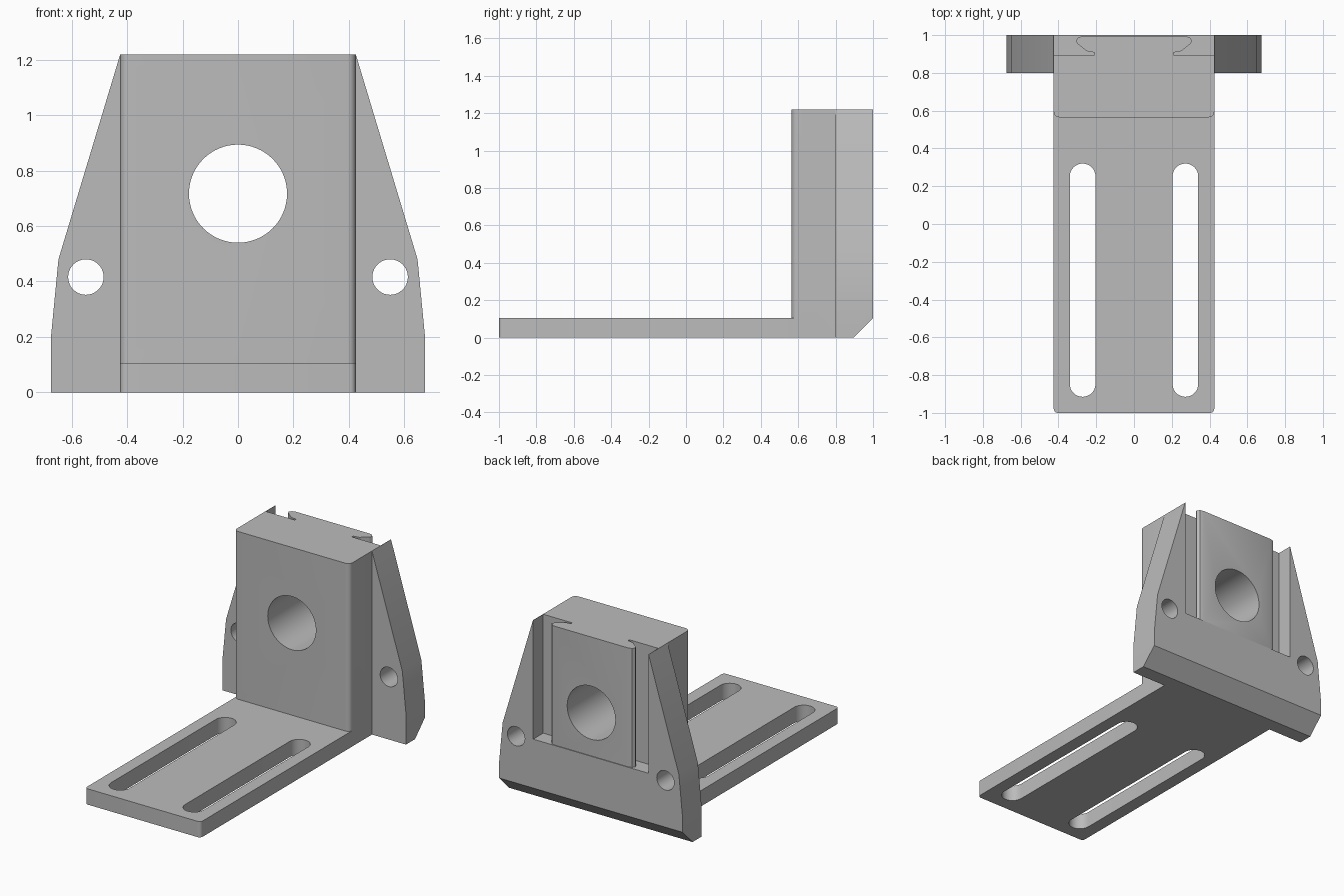
import bpy, bmesh
from math import sin, cos, pi

cube = bpy.data.objects.get("Cube")
if cube:
    bpy.data.objects.remove(cube, do_unlink=True)

grey = bpy.data.materials.new("plain grey")
grey.use_nodes = True
grey.diffuse_color = (0.5, 0.5, 0.5, 1)
for node in grey.node_tree.nodes:
    if node.type == 'BSDF_PRINCIPLED':
        node.inputs["Base Color"].default_value = (0.5, 0.5, 0.5, 1)


def prism(name, outline, axis, low, high):
    """Extrude a flat outline along the x, y or z axis."""
    place = {'x': lambda u, v, w: (w, u, v),
             'y': lambda u, v, w: (u, w, v),
             'z': lambda u, v, w: (u, v, w)}[axis]
    bm = bmesh.new()
    ends = [[bm.verts.new(place(u, v, w)) for u, v in outline] for w in (low, high)]
    bm.faces.new(ends[0])
    bm.faces.new(ends[1][::-1])
    for i in range(len(outline)):
        j = (i + 1) % len(outline)
        bm.faces.new((ends[0][i], ends[0][j], ends[1][j], ends[1][i]))
    bmesh.ops.recalc_face_normals(bm, faces=bm.faces)
    mesh = bpy.data.meshes.new(name)
    bm.to_mesh(mesh)
    bm.free()
    mesh.materials.append(grey)
    obj = bpy.data.objects.new(name, mesh)
    bpy.context.collection.objects.link(obj)
    return obj


def arc(cx, cy, r, start, end, steps):
    return [(cx + r * cos(start + (end - start) * i / steps),
             cy + r * sin(start + (end - start) * i / steps)) for i in range(steps + 1)]


def circle(cx, cy, r, steps=48):
    return arc(cx, cy, r, 0, 2 * pi, steps)[:-1]


def mirrored(half):
    """Complete an outline listed for the +x side only."""
    return half + [(-x, y) for x, y in reversed(half)]


def combine(target, tool, operation):
    mod = target.modifiers.new(operation, 'BOOLEAN')
    mod.operation = operation
    mod.solver = 'EXACT'
    mod.object = tool
    tool.hide_render = True
    bpy.context.view_layer.objects.active = target
    bpy.ops.object.modifier_apply(modifier=mod.name)
    bpy.data.objects.remove(tool, do_unlink=True)


def rounded_front(half_width, front, back, r):
    """Rectangle seen from above with rounded front corners."""
    return mirrored(arc(half_width - r, front + r, r, -pi / 2, 0, 6) + [(half_width, back)])


HALF, TOP, BASE = 0.425, 1.22, 0.105

# Back mounting plate with tapered wings
bracket = prism("angle_bracket", mirrored([(0.675, 0), (0.675, 0.2), (0.648, 0.48), (HALF, TOP)]),
                'y', 0.8, 1.0)

# Upright block and slotted foot
combine(bracket, prism("upright_block", rounded_front(HALF, 0.565, 0.9, 0.03), 'z', 0, TOP), 'UNION')
combine(bracket, prism("foot_plate", rounded_front(HALF, -1, 0.7, 0.022), 'z', 0, BASE), 'UNION')

# Chamfer along the lower back edge
combine(bracket, prism("chamfer_cutter", [(0.895, 0), (0.795, -0.1), (1.1, -0.1), (1.1, BASE + 0.1),
                                          (1.0, BASE)], 'x', -1, 1), 'DIFFERENCE')

# Undercut guide channels on either side of the back pad
channel = [(0.27, 0.995), (0.295, 0.988), (0.308, 0.97), (0.30, 0.955), (0.25, 0.915),
           (0.21, 0.908), (0.21, 0.895), (0.423, 0.895), (0.423, 1.1)]
combine(bracket, prism("channel_cutter", mirrored(channel), 'z', 0.43, 1.4), 'DIFFERENCE')

# Main bore
combine(bracket, prism("bore_cutter", circle(0, 0.717, 0.177, 64), 'y', 0.4, 1.2), 'DIFFERENCE')

# Bolt holes in the wings and long slots in the foot
for side in (-1, 1):
    combine(bracket, prism("bolt_cutter", circle(side * 0.549, 0.416, 0.064), 'y', 0.7, 1.2), 'DIFFERENCE')
    x, r = side * 0.272, 0.068
    slot = arc(x, 0.252, r, 0, pi, 16) + arc(x, -0.847, r, pi, 2 * pi, 16)
    combine(bracket, prism("slot_cutter", slot, 'z', -0.1, 0.3), 'DIFFERENCE')

# Smooth the curved walls, keep the machined edges sharp
bpy.ops.object.select_all(action='DESELECT')
bracket.select_set(True)
bpy.context.view_layer.objects.active = bracket
bpy.ops.object.shade_smooth_by_angle(angle=pi / 9)
